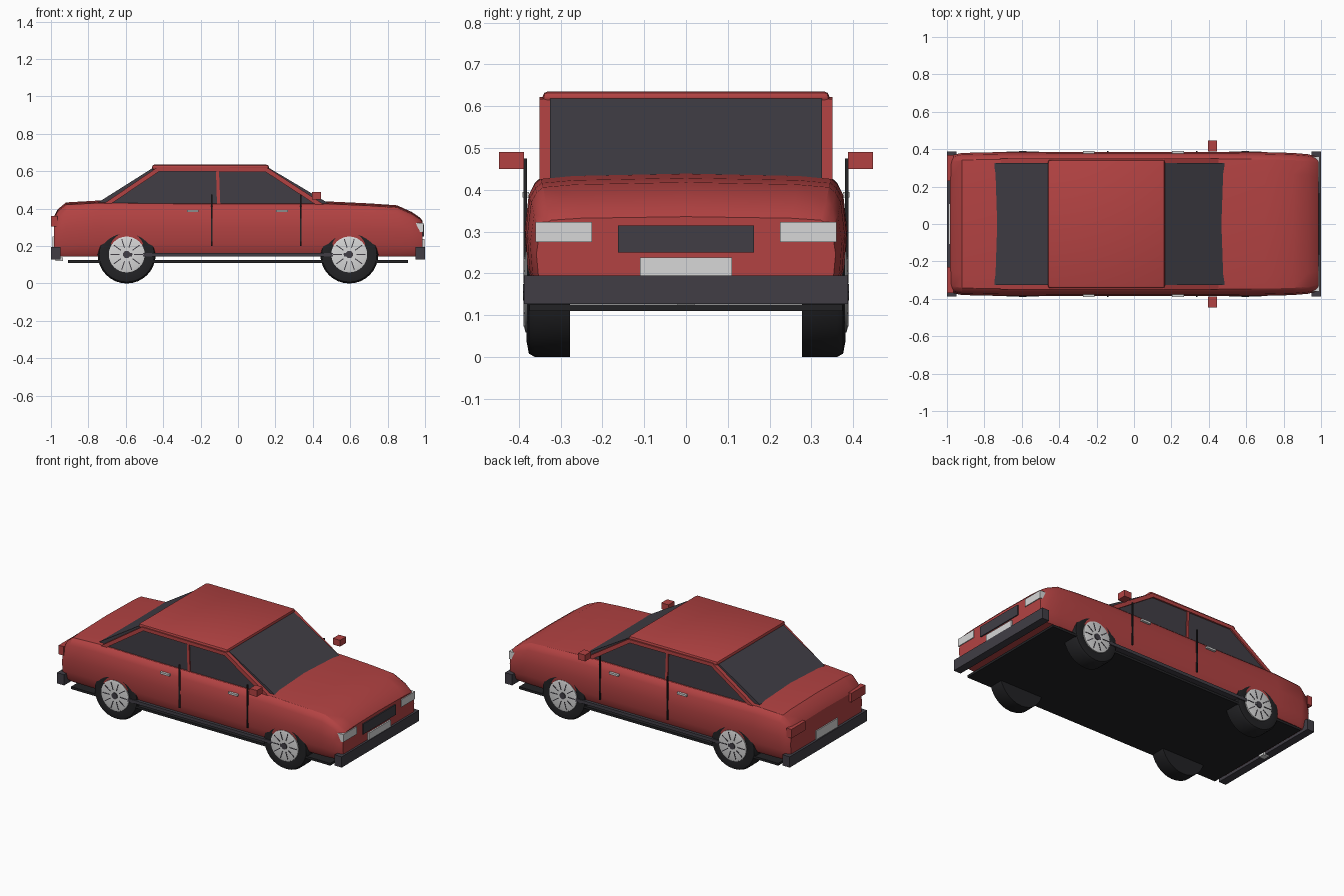
import bpy, bmesh, math
from mathutils import Matrix

if "Cube" in bpy.data.objects:
    bpy.data.objects.remove(bpy.data.objects["Cube"])


def material(name, r, g, b):
    m = bpy.data.materials.new(name)
    m.use_nodes = True
    m.diffuse_color = (r, g, b, 1)
    m.node_tree.nodes["Principled BSDF"].inputs["Base Color"].default_value = (r, g, b, 1)
    return m


RED = material("red paint", 0.45, 0.055, 0.055)
DARK = material("dark grey trim", 0.052, 0.048, 0.06)
BLACK = material("black rubber", 0.016, 0.016, 0.018)
LIGHT = material("light grey", 0.68, 0.68, 0.68)


def finish(name, bm, mat, smooth=None):
    bmesh.ops.recalc_face_normals(bm, faces=bm.faces)
    me = bpy.data.meshes.new(name)
    bm.to_mesh(me)
    bm.free()
    me.materials.append(mat)
    ob = bpy.data.objects.new(name, me)
    bpy.context.collection.objects.link(ob)
    if smooth:
        bpy.ops.object.select_all(action='DESELECT')
        ob.select_set(True)
        bpy.context.view_layer.objects.active = ob
        bpy.ops.object.shade_smooth_by_angle(angle=math.radians(smooth))
    return ob


def box(name, mat, x, y, z, bevel=0):
    bm = bmesh.new()
    bmesh.ops.create_cube(bm, size=1)
    for v in bm.verts:
        v.co = [(a + b) / 2 + c * (b - a) for c, (a, b) in zip(v.co, (x, y, z))]
    if bevel:
        bmesh.ops.bevel(bm, geom=bm.edges[:], offset=bevel, segments=2, affect='EDGES', profile=0.5)
    return finish(name, bm, mat, 30 if bevel else None)


def prism(name, mat, pts, y0, y1):
    """Side outline in x and z, extruded across y."""
    bm = bmesh.new()
    face = bm.faces.new([bm.verts.new((x, y0, z)) for x, z in pts])
    out = bmesh.ops.extrude_face_region(bm, geom=[face])
    for v in out["geom"]:
        if isinstance(v, bmesh.types.BMVert):
            v.co.y = y1
    return finish(name, bm, mat)


def lathe(name, mat, profile, cx, cz, side, n=32):
    """Radius and y profile spun about a wheel axle."""
    bm = bmesh.new()
    rings = [[bm.verts.new((cx + r * math.cos(2 * math.pi * i / n), side * y,
                            cz + r * math.sin(2 * math.pi * i / n))) for i in range(n)]
             for r, y in profile]
    for a, b in zip(rings, rings[1:]):
        for i in range(n):
            j = (i + 1) % n
            bm.faces.new((a[i], a[j], b[j], b[i]))
    bm.faces.new(rings[0])
    bm.faces.new(rings[-1])
    return finish(name, bm, mat, 30)


# Lower body: one cross-section scaled along the length (x, top, half width)
stations = [(-.985, .35, .358), (-.965, .388, .37), (-.92, .425, .38), (-.74, .435, .384),
            (-.3, .43, .386), (.48, .43, .386), (.7, .42, .384), (.85, .41, .38),
            (.93, .375, .373), (.97, .348, .364), (.987, .33, .358)]
section = [(0, 1.03), (.7, 1.01), (.9, .985), (.94, .94), (.975, .85), (1, .55),
           (.985, .24), (.95, .06), (.92, 0)]
FLOOR = .145
bm = bmesh.new()
outline = section + [(-w, h) for w, h in reversed(section[1:])]
loops = [[bm.verts.new((x, w * half, FLOOR + h * (top - FLOOR))) for w, h in outline]
         for x, top, half in stations]
for a, b in zip(loops, loops[1:]):
    for i in range(len(a)):
        j = (i + 1) % len(a)
        bm.faces.new((a[i], a[j], b[j], b[i]))
bm.faces.new(loops[0])
bm.faces.new(loops[-1])
finish("body", bm, RED, 25)

# Greenhouse: front and rear glass, side glass, painted frames, roof
prism("screen_glass", DARK, [(.485, .40), (.485, .428), (.165, .618), (-.455, .618),
                             (-.745, .435), (-.745, .40)], -.325, .325)
box("roof", RED, (-.46, .165), (-.343, .343), (.607, .635), .012)
frame = [(.47, .415), (.16, .617), (-.43, .622), (-.735, .415),
         (-.695, .415), (-.42, .6), (.15, .595), (.425, .415)]
glass = [(.45, .40), (.155, .606), (-.425, .61), (-.715, .40)]
for s, side in ((1, "left"), (-1, "right")):
    prism(side + "_side_glass", DARK, glass, s * .32, s * .34)
    prism(side + "_window_frame", RED, frame, s * .324, s * .35)
    prism(side + "_door_pillar", RED, [(-.112, .41), (-.094, .41), (-.102, .61), (-.118, .61)],
          s * .33, s * .346)

# Parts repeated on both sides
for s, side in ((1, "left"), (-1, "right")):
    def ys(a, b):
        return tuple(sorted((s * a, s * b)))

    box(side + "_mirror", RED, (.395, .445), ys(.388, .447), (.45, .49))
    box(side + "_sill", DARK, (-.6, .6), ys(.35, .386), (.143, .163))
    for x, part in ((-.14, "rear"), (.335, "front")):
        box(f"{side}_{part}_door_gap", BLACK, (x - .004, x + .004), ys(.381, .389), (.2, .475))
    for x, part in ((-.242, "rear"), (.236, "front")):
        box(f"{side}_{part}_door_handle", LIGHT, (x - .032, x + .032), ys(.376, .391), (.382, .394))
    box(side + "_headlight", LIGHT, (.95, .992), ys(.225, .36), (.275, .323))
    box(side + "_tail_light", RED, (-1.0, -.965), ys(.23, .37), (.305, .362))

    # Wheels: tyre, rim, slots and hub
    for cx, end in ((.595, "front"), (-.595, "rear")):
        cz, tag = .155, f"{side}_{end}"
        lathe(tag + "_tyre", BLACK, [(.09, .278), (.155, .278), (.155, .362), (.147, .376),
                                     (.115, .382), (.094, .376)], cx, cz, s)
        lathe(tag + "_rim", LIGHT, [(.096, .36), (.096, .384), (.085, .387), (.03, .386)], cx, cz, s)
        lathe(tag + "_hub", DARK, [(.02, .37), (.02, .39)], cx, cz, s, 16)
        bm = bmesh.new()
        for k in range(10):
            spin = Matrix.Rotation(2 * math.pi * k / 10, 4, 'Y')
            place = (Matrix.Translation((cx, s * .386, cz)) @ spin
                     @ Matrix.Translation((.062, 0, 0)) @ Matrix.Diagonal((.048, .005, .005, 1)))
            bmesh.ops.create_cube(bm, size=1, matrix=place)
        finish(tag + "_rim_slots", bm, DARK)

# Nose, tail and underside
box("front_bumper", DARK, (.95, 1.0), (-.388, .388), (.127, .195))
box("rear_bumper", DARK, (-1.0, -.95), (-.388, .388), (.127, .195))
box("grille", DARK, (.96, .994), (-.163, .163), (.25, .315))
box("front_plate", LIGHT, (.97, .996), (-.11, .11), (.19, .238))
box("rear_plate", LIGHT, (-.992, -.97), (-.11, .11), (.195, .25))
box("underside", BLACK, (-.91, .91), (-.375, .375), (.11, .125))
box("exhaust", LIGHT, (-.975, -.935), (-.02, .02), (.12, .14))
